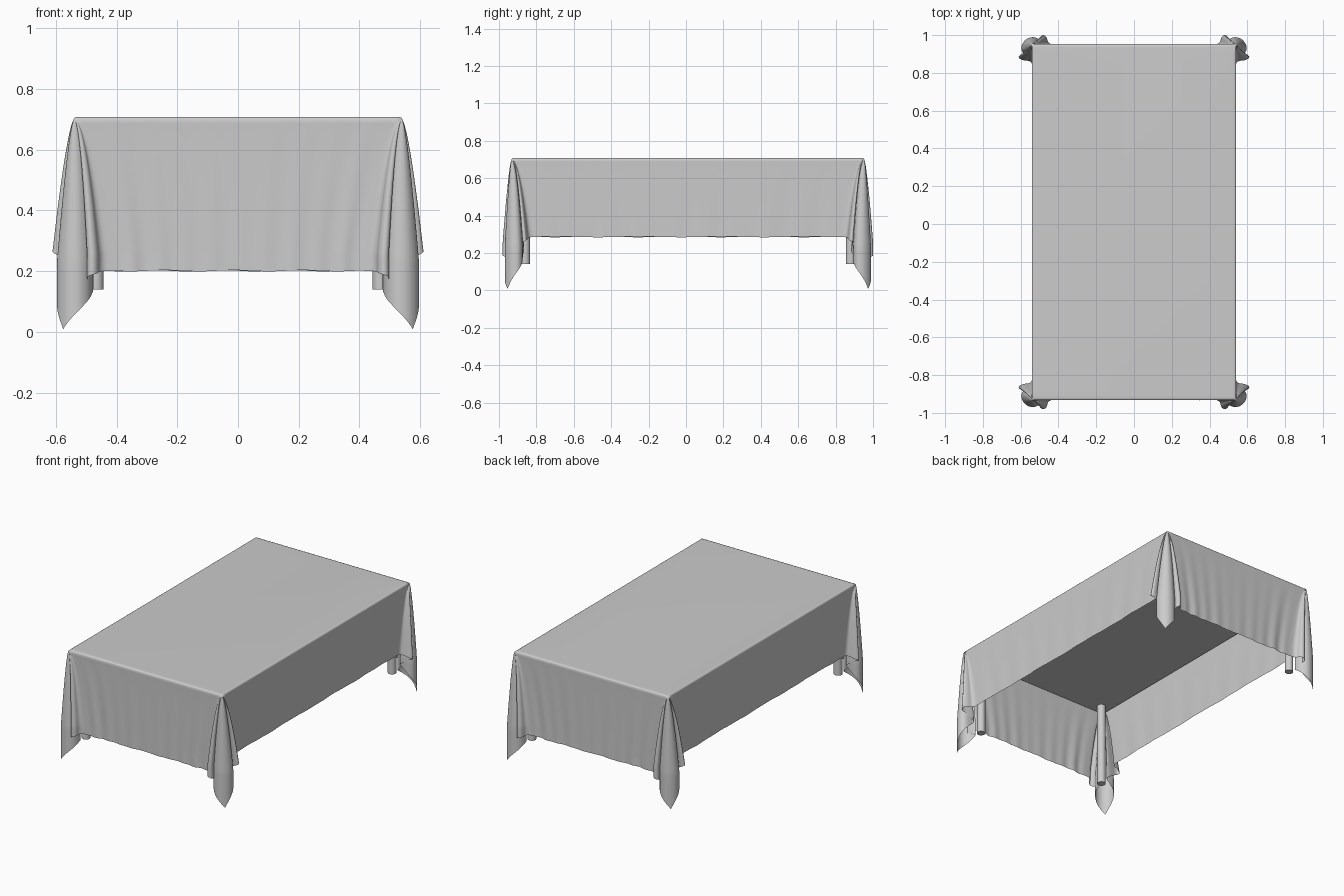
import bpy, bmesh, math
from mathutils import Vector

if "Cube" in bpy.data.objects:
    bpy.data.objects.remove(bpy.data.objects["Cube"])

HX, HY, CY, TOP = 0.541, 0.943, 0.01, 0.708    # table half sizes, y offset, height
DROP_SIDE, DROP_END = 0.422, 0.507             # cloth overhang
RINGS, NC, NP = 36, 80, 70

# corner fold cross-section, offsets outward from the table corner (end side -> long side)
FOLD = [(-.125, -.003), (-.10, .0), (-.085, .013), (-.078, .036), (-.06, .048), (-.045, .036),
        (-.047, .005), (-.058, -.025), (-.064, -.035), (-.062, -.015), (-.048, .015), (-.02, .034),
        (.01, .034), (.034, .021), (.052, -.004), (.054, -.034), (.036, -.054), (.005, -.06),
        (-.022, -.06), (-.02, -.068), (.01, -.066), (.045, -.06), (.066, -.062), (.07, -.075),
        (.045, -.088), (.012, -.094), (-.001, -.11), (-.003, -.135)]
TIP = Vector((.032, .022))


def smooth_curve(pts, n):
    """Catmull-Rom through pts, resampled evenly by length."""
    p = [Vector(q) for q in pts]
    p = [2 * p[0] - p[1]] + p + [2 * p[-1] - p[-2]]
    fine = []
    for i in range(1, len(p) - 2):
        a, b, c, d = p[i - 1:i + 3]
        for k in range(12):
            t = k / 12
            fine.append(0.5 * (2 * b + (c - a) * t + (2 * a - 5 * b + 4 * c - d) * t * t
                               + (3 * b - a - 3 * c + d) * t ** 3))
    fine.append(p[-2])
    acc = [0]
    for a, b in zip(fine, fine[1:]):
        acc.append(acc[-1] + (b - a).length)
    out, j = [], 0
    for i in range(n + 1):
        s = acc[-1] * i / n
        while j < len(acc) - 2 and acc[j + 1] < s:
            j += 1
        f = (s - acc[j]) / (acc[j + 1] - acc[j])
        out.append(fine[j].lerp(fine[j + 1], min(f, 1)))
    return out


CURVE = smooth_curve(FOLD, NC)
TIP_I = min(range(NC + 1), key=lambda i: (CURVE[i] - TIP).length)
TIP_PHI = math.atan2(DROP_END, DROP_SIDE)


def corner_point(sx, sy, i, t):
    # cloth angle around the corner, with the cloth's own corner at the tip of the fold
    if i <= TIP_I:
        phi = math.pi / 2 + (TIP_PHI - math.pi / 2) * i / TIP_I
    else:
        phi = TIP_PHI * (NC - i) / (NC - TIP_I)
    hem = min(DROP_SIDE / max(math.cos(phi), 1e-6), DROP_END / max(math.sin(phi), 1e-6))
    r = hem * t
    s = min(r / 0.45, 1.0)
    # folds leave the corner sideways quicker than they swing outward
    x, y = (v * s ** (0.7 if v > 0 else 0.5) for v in CURVE[i])
    z = TOP - 0.008 - r * (1 + 0.062 * math.sin(2 * phi) ** 2) + 0.008 * t
    return Vector((sx * (HX + x), CY + sy * (HY + y), max(z, 0)))


def ring(t):
    """One closed loop of the hanging cloth at depth fraction t."""
    pts = []
    corners = [(1, -1), (1, 1), (-1, 1), (-1, -1)]
    for k, (sx, sy) in enumerate(corners):
        order = range(NC + 1) if k % 2 == 0 else range(NC, -1, -1)
        pts += [corner_point(sx, sy, i, t) for i in order]
        nx, ny = corners[(k + 1) % 4]
        side = k % 2 == 0
        a = pts[-1]
        b = corner_point(nx, ny, NC if side else 0, t)
        for j in range(1, NP):
            f = j / NP
            p = a.lerp(b, f)
            edge = abs(2 * f - 1)
            amp = t * (0.001 + (0.001 if side else 0.004) * edge ** 2) * min(1, 6 * (1 - edge))
            w = amp * (math.sin(f * 60 + k) + 0.5 * math.sin(f * 37 + 2 * k) - 0.5)
            if side:
                p.x += sx * w
            else:
                p.y += sy * w
            p.z += t * 0.002 * math.sin(f * 23 + k)
            pts.append(p)
    return pts


def build_cloth():
    bm = bmesh.new()
    loops = []
    base = ring(0)
    # rounded top border
    for inset, z in ((0.02, TOP), (0.009, TOP - 0.0005), (0.003, TOP - 0.003)):
        loops.append([Vector((p.x * (1 - inset / HX), CY + (p.y - CY) * (1 - inset / HY), z))
                      for p in base])
    loops += [ring(k / RINGS) for k in range(RINGS + 1)]
    rows = [[bm.verts.new(p) for p in loop] for loop in loops]
    n = len(rows[0])
    for a, b in zip(rows, rows[1:]):
        for i in range(n):
            j = (i + 1) % n
            bm.faces.new((a[i], b[i], b[j], a[j]))
    bmesh.ops.remove_doubles(bm, verts=bm.verts, dist=1e-5)
    rim = [e for e in bm.edges if e.is_boundary and min(v.co.z for v in e.verts) > TOP - 1e-5]
    bmesh.ops.contextual_create(bm, geom=rim)
    bmesh.ops.recalc_face_normals(bm, faces=bm.faces)
    top = max(bm.faces, key=lambda f: f.calc_area())
    if top.normal.z < 0:
        bmesh.ops.reverse_faces(bm, faces=bm.faces)
    for f in bm.faces:
        f.smooth = True
    me = bpy.data.meshes.new("tablecloth")
    bm.to_mesh(me)
    bm.free()
    ob = bpy.data.objects.new("tablecloth", me)
    bpy.context.collection.objects.link(ob)


build_cloth()

# table board under the cloth
bpy.ops.mesh.primitive_cube_add(size=1, location=(0, CY, TOP - 0.02))
board = bpy.context.object
board.name = "table_top"
board.scale = (2 * HX - 0.014, 2 * HY - 0.014, 0.03)

# round legs
for sx in (-1, 1):
    for sy in (-1, 1):
        bpy.ops.mesh.primitive_cylinder_add(vertices=32, radius=0.025, depth=0.55,
                                            location=(sx * 0.468, CY + sy * 0.87, 0.415))
        leg = bpy.context.object
        leg.name = "table_leg"
        bpy.ops.object.shade_smooth_by_angle(angle=math.radians(40))
